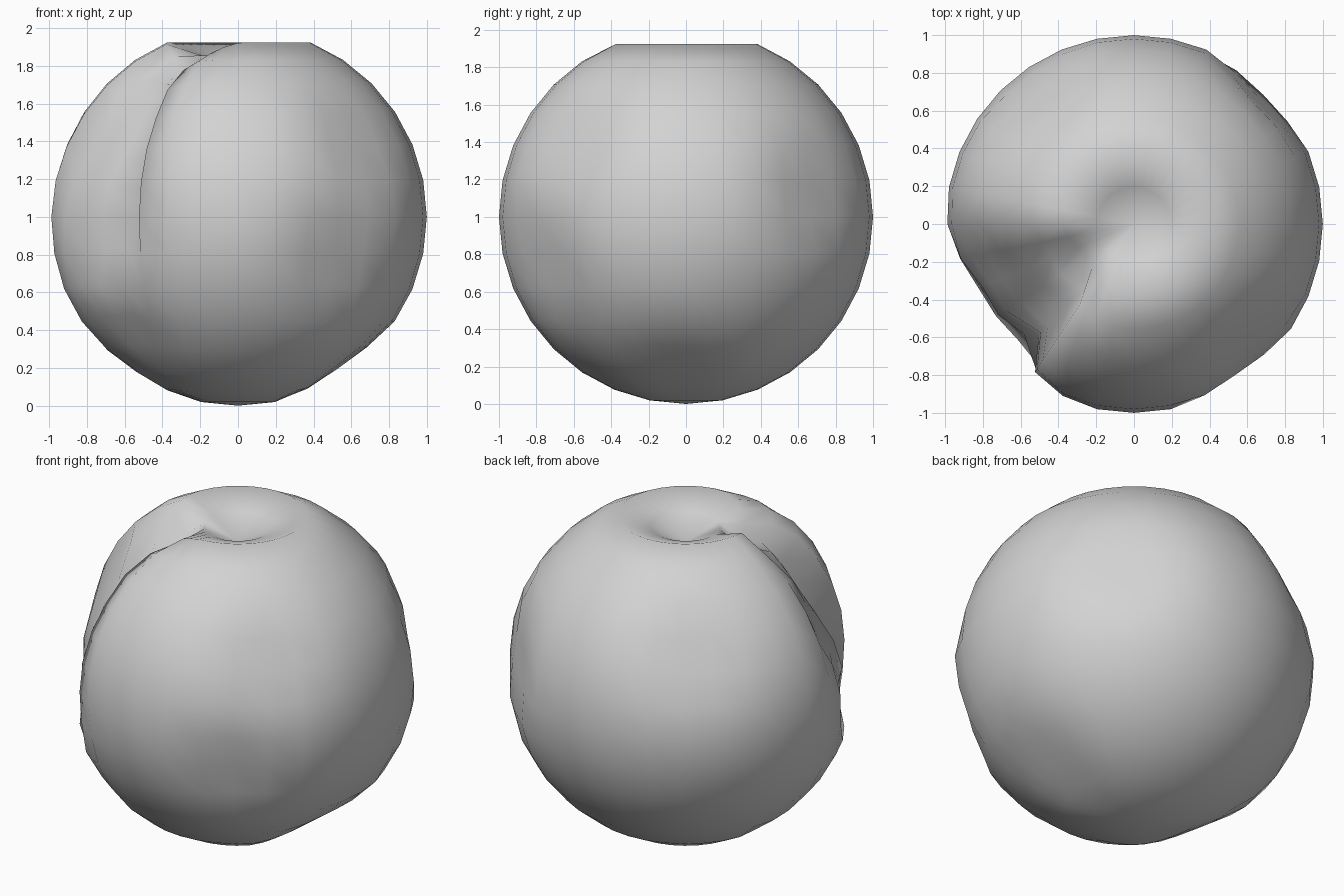
import bpy, bmesh, math, random
from mathutils import Vector

random.seed(4)
cube = bpy.data.objects.get("Cube")
if cube:
    bpy.data.objects.remove(cube)

grey = bpy.data.materials.new("plain_grey")
grey.use_nodes = True
grey.diffuse_color = (0.65, 0.65, 0.65, 1)
grey.node_tree.nodes["Principled BSDF"].inputs["Base Color"].default_value = (0.65, 0.65, 0.65, 1)

# Shallow dents: direction, angular radius, depth
DENTS = [
    ((0.62, -0.62, 0.38), 0.42, 0.06),
    ((0.55, -0.8, -0.2), 0.42, 0.07),
    ((0.58, -0.05, -0.81), 0.42, 0.045),
    ((0.7, 0.7, 0.12), 0.42, 0.07),
    ((-0.55, 0.7, 0.46), 0.45, 0.06),
    ((-0.55, -0.1, -0.83), 0.35, 0.03),
    ((-0.26, -0.28, 0.92), 0.31, 0.09),
]
# Gash depth by azimuth in degrees, for its upper and lower parts
UPPER = [(168, 0), (180, 0.02), (191, 0.13), (202, 0.2), (214, 0.23), (225, 0.24), (236, 0.06), (247, 0)]
LOWER = [(168, 0), (180, 0.01), (191, 0.05), (202, 0.1), (214, 0.14), (225, 0.17), (236, 0.06), (247, 0.02), (258, 0)]
# Gash strength by height
REACH = [(-0.85, 0), (-0.6, 0.45), (-0.38, 0.35), (-0.15, 0.95), (0.6, 1), (0.93, 0.5), (1, 0)]


def sample(table, x):
    """Linear interpolation in a table of pairs, zero outside it."""
    for (a, p), (b, q) in zip(table, table[1:]):
        if a <= x <= b:
            return p + (q - p) * (x - a) / (b - a)
    return 0


def dent_depth(n):
    total = 0
    for direction, radius, depth in DENTS:
        t = n.angle(Vector(direction)) / radius
        if t < 1:
            total += depth * (1 - t * t) ** 2
    return total


def gash_depth(n, azimuth):
    blend = min(1, max(0, (n.z + 0.1) / 0.5))
    low, high = sample(LOWER, azimuth), sample(UPPER, azimuth)
    return (low + (high - low) * blend) * sample(REACH, n.z)


bm = bmesh.new()
bmesh.ops.create_uvsphere(bm, u_segments=32, v_segments=16, radius=1)
for v in bm.verts:
    n = v.co.normalized()
    flat = math.hypot(n.x, n.y)
    azimuth = math.degrees(math.atan2(n.y, n.x)) % 360
    cut = gash_depth(n, azimuth) if flat > 0.3 else 0
    if cut > 0.08:
        cut += random.uniform(-0.03, 0.03)
    v.co = n * (1 - dent_depth(n) - cut)
    # Undercut the steep side of the gash
    if n.z > -0.1 and cut > 0.12 and 220 < azimuth < 230:
        v.co += Vector((0.06, -0.02, 0))
    # Hollow at the top
    if n.z > 0.95:
        v.co.z = 0.76 if flat < 0.01 else 0.855
    v.co.z += 1

mesh = bpy.data.meshes.new("dented_ball")
bm.to_mesh(mesh)
bm.free()
mesh.materials.append(grey)
ball = bpy.data.objects.new("dented_ball", mesh)
bpy.context.collection.objects.link(ball)
for p in mesh.polygons:
    p.use_smooth = True
